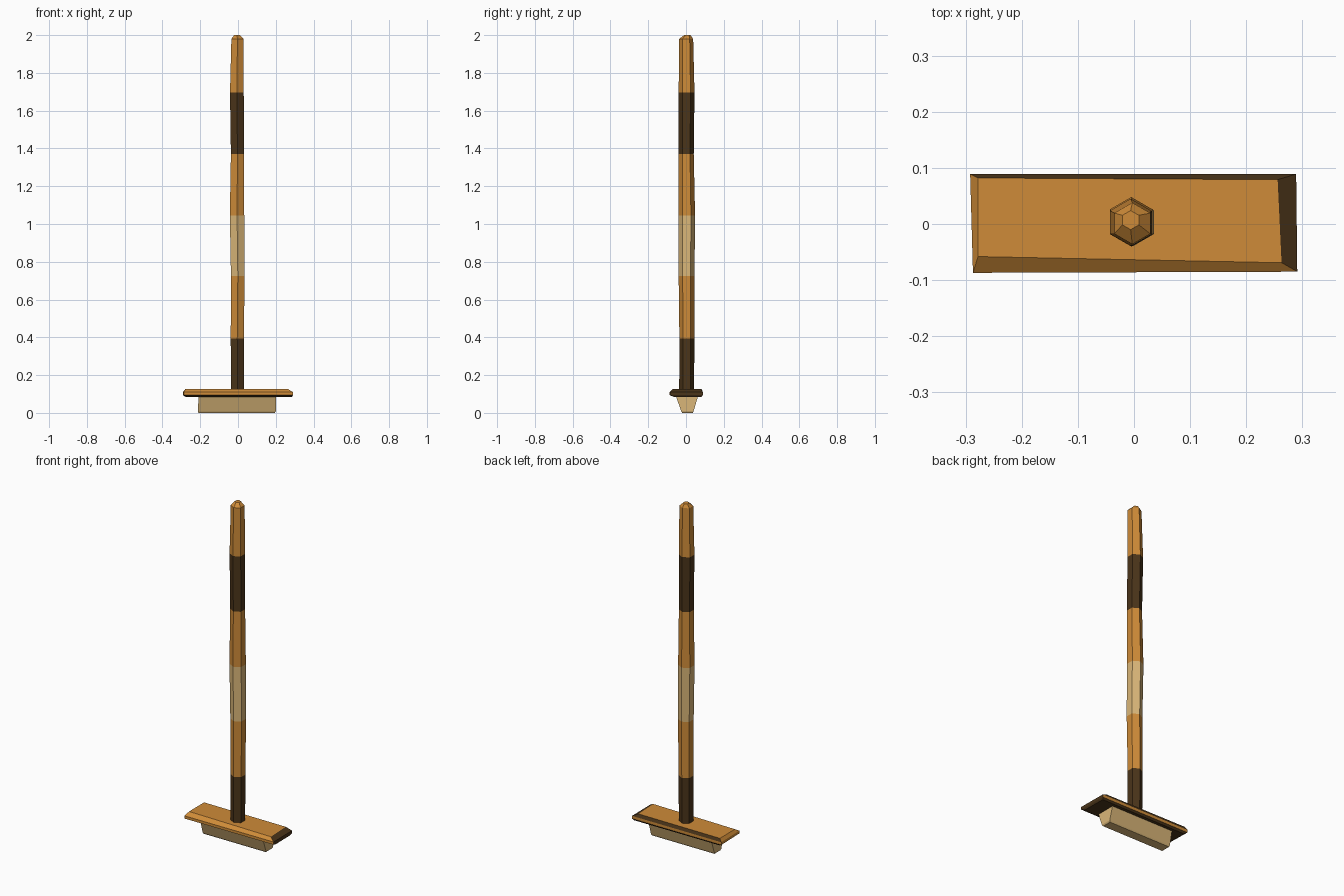
import bpy, bmesh, math

if "Cube" in bpy.data.objects:
    bpy.data.objects.remove(bpy.data.objects["Cube"])


def material(name, color):
    m = bpy.data.materials.new(name)
    m.diffuse_color = (*color, 1)
    m.use_nodes = True
    m.node_tree.nodes["Principled BSDF"].inputs["Base Color"].default_value = m.diffuse_color
    return m


ORANGE, DARK, TAN = 0, 1, 2
MATS = [material("orange_wood", (0.62, 0.26, 0.04)),
        material("dark_wood", (0.07, 0.035, 0.01)),
        material("tan_straw", (0.70, 0.47, 0.19))]


def loft(name, rings, color):
    """Skin rings of points; color(band, side) picks each face's material.
    Band -1 is the bottom cap, band len(rings) - 1 the top cap."""
    bm = bmesh.new()
    vs = [[bm.verts.new(p) for p in ring] for ring in rings]
    n = len(rings[0])
    for b in range(len(rings) - 1):
        for s in range(n):
            t = (s + 1) % n
            f = bm.faces.new((vs[b][s], vs[b][t], vs[b + 1][t], vs[b + 1][s]))
            f.material_index = color(b, s)
    bm.faces.new(vs[0][::-1]).material_index = color(-1, 0)
    bm.faces.new(vs[-1]).material_index = color(len(rings) - 1, 0)
    bmesh.ops.recalc_face_normals(bm, faces=bm.faces)
    me = bpy.data.meshes.new(name)
    bm.to_mesh(me)
    bm.free()
    for m in MATS:
        me.materials.append(m)
    ob = bpy.data.objects.new(name, me)
    bpy.context.collection.objects.link(ob)
    return ob


def hexagon(x, y, z, r):
    return [(x + r * math.sin(k * math.pi / 3), y - r * math.cos(k * math.pi / 3), z)
            for k in range(6)][::1]


def quad(pts, z):
    return [(x, y, z) for x, y in pts]


# Handle: slightly wobbly six-sided pole with painted bands (x, y, z, radius)
stations = [(-0.003, 0.003, 0.10, 0.039), (-0.004, 0.005, 0.395, 0.040),
            (-0.001, 0.003, 0.725, 0.042), (-0.005, 0.004, 1.045, 0.044),
            (-0.003, 0.001, 1.37, 0.040), (-0.006, 0.003, 1.695, 0.042),
            (-0.003, 0.001, 1.98, 0.037), (-0.006, 0.007, 2.0, 0.017)]
bands = [DARK, ORANGE, TAN, ORANGE, DARK, ORANGE, ORANGE]
loft("handle", [hexagon(*s) for s in stations],
     lambda b, s: DARK if b < 0 else bands[min(b, 6)])

# Head: uneven board with chamfered edges; sides run front, right, back, left
outer = [(-0.287, -0.087), (0.291, -0.085), (0.289, 0.089), (-0.292, 0.089)]
upper = [(-0.278, -0.058), (0.263, -0.069), (0.256, 0.079), (-0.278, 0.082)]
lower = [(-0.27, -0.06), (0.285, -0.062), (0.283, 0.082), (-0.275, 0.08)]


def head_color(b, s):
    if b == -1 or b == 0:
        return DARK
    return DARK if (s == 1 or (b == 2 and s == 2)) else ORANGE


loft("broom_head", [quad(lower, 0.084), quad(outer, 0.094),
                    quad(outer, 0.110), quad(upper, 0.127)], head_color)

# Bristles: tapered straw block
loft("bristles", [
    quad([(-0.21, -0.02), (0.195, -0.02), (0.195, 0.036), (-0.21, 0.036)], 0.0),
    quad([(-0.213, -0.025), (0.20, -0.025), (0.20, 0.04), (-0.213, 0.04)], 0.008),
    quad([(-0.208, -0.054), (0.20, -0.054), (0.20, 0.064), (-0.208, 0.064)], 0.09)],
    lambda b, s: TAN)
